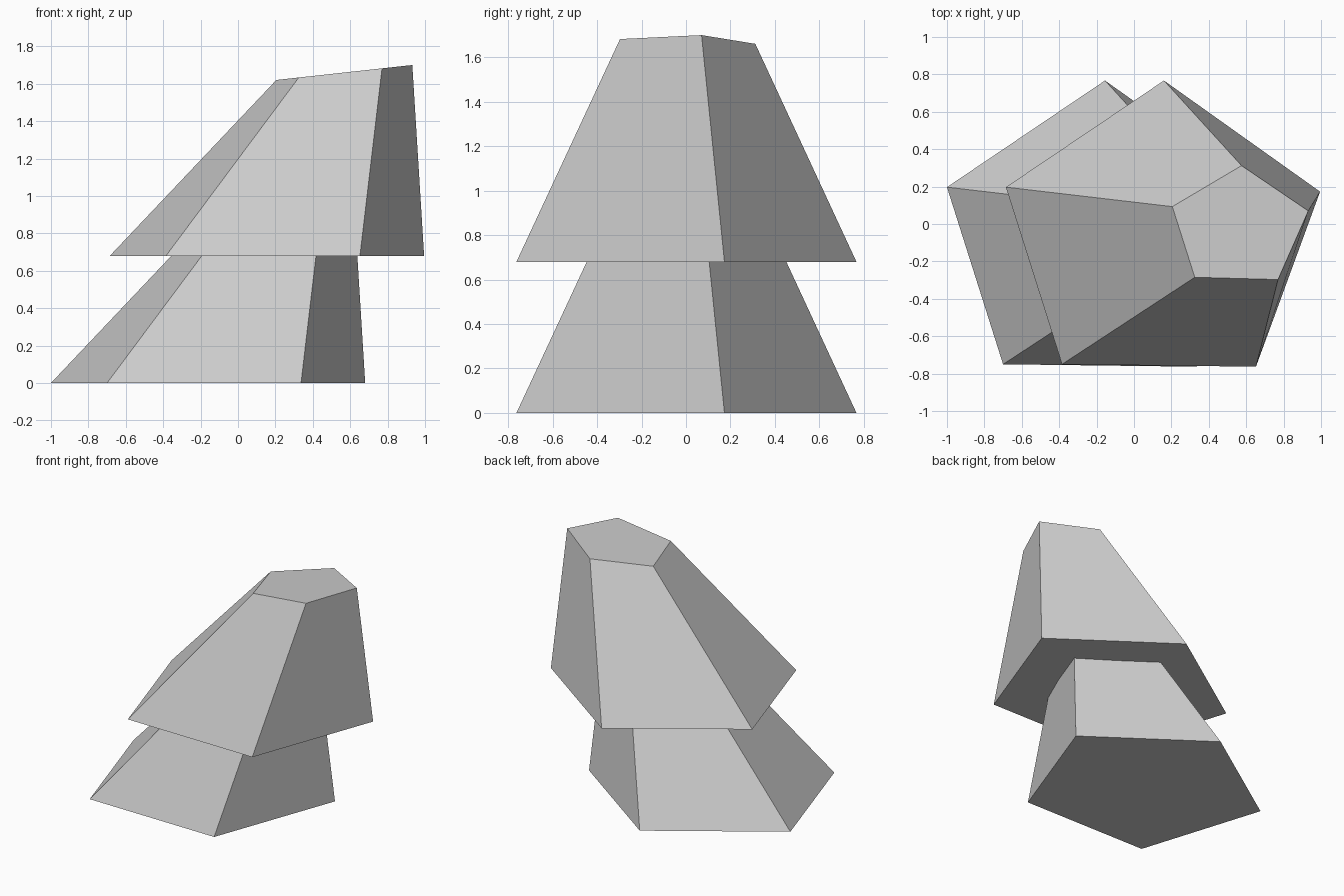
import bpy
import bmesh

cube = bpy.data.objects.get("Cube")
if cube:
    bpy.data.objects.remove(cube, do_unlink=True)

grey = bpy.data.materials.new("light_grey")
grey.use_nodes = True
colour = (0.6, 0.6, 0.6, 1)
grey.diffuse_color = colour
grey.node_tree.nodes["Principled BSDF"].inputs["Base Color"].default_value = colour

# Five-sided outlines of one leaning tier, counter-clockwise
BASE = [(-0.685, 0.197), (-0.385, -0.75), (0.652, -0.763), (0.995, 0.173), (0.16, 0.767)]
TOP = [(0.205, 0.093), (0.325, -0.285), (0.77, -0.297), (0.932, 0.07), (0.575, 0.312)]


def top_height(x):
    """Height of the sloping top above the tier's base."""
    return 0.94 + 0.11 * (x - 0.205)


def make_tier(name, location):
    bm = bmesh.new()
    low = [bm.verts.new((x, y, 0)) for x, y in BASE]
    high = [bm.verts.new((x, y, top_height(x))) for x, y in TOP]
    bm.faces.new(low[::-1])
    bm.faces.new(high)
    for i in range(len(low)):
        j = (i + 1) % len(low)
        bm.faces.new((low[i], low[j], high[j], high[i]))
    bmesh.ops.recalc_face_normals(bm, faces=bm.faces)
    mesh = bpy.data.meshes.new(name)
    bm.to_mesh(mesh)
    bm.free()
    mesh.materials.append(grey)
    tier = bpy.data.objects.new(name, mesh)
    tier.location = location
    bpy.context.collection.objects.link(tier)


# The same tier stacked twice, the upper one shifted sideways
make_tier("lower_tier", (-0.315, 0, 0))
make_tier("upper_tier", (0, 0, 0.68))
